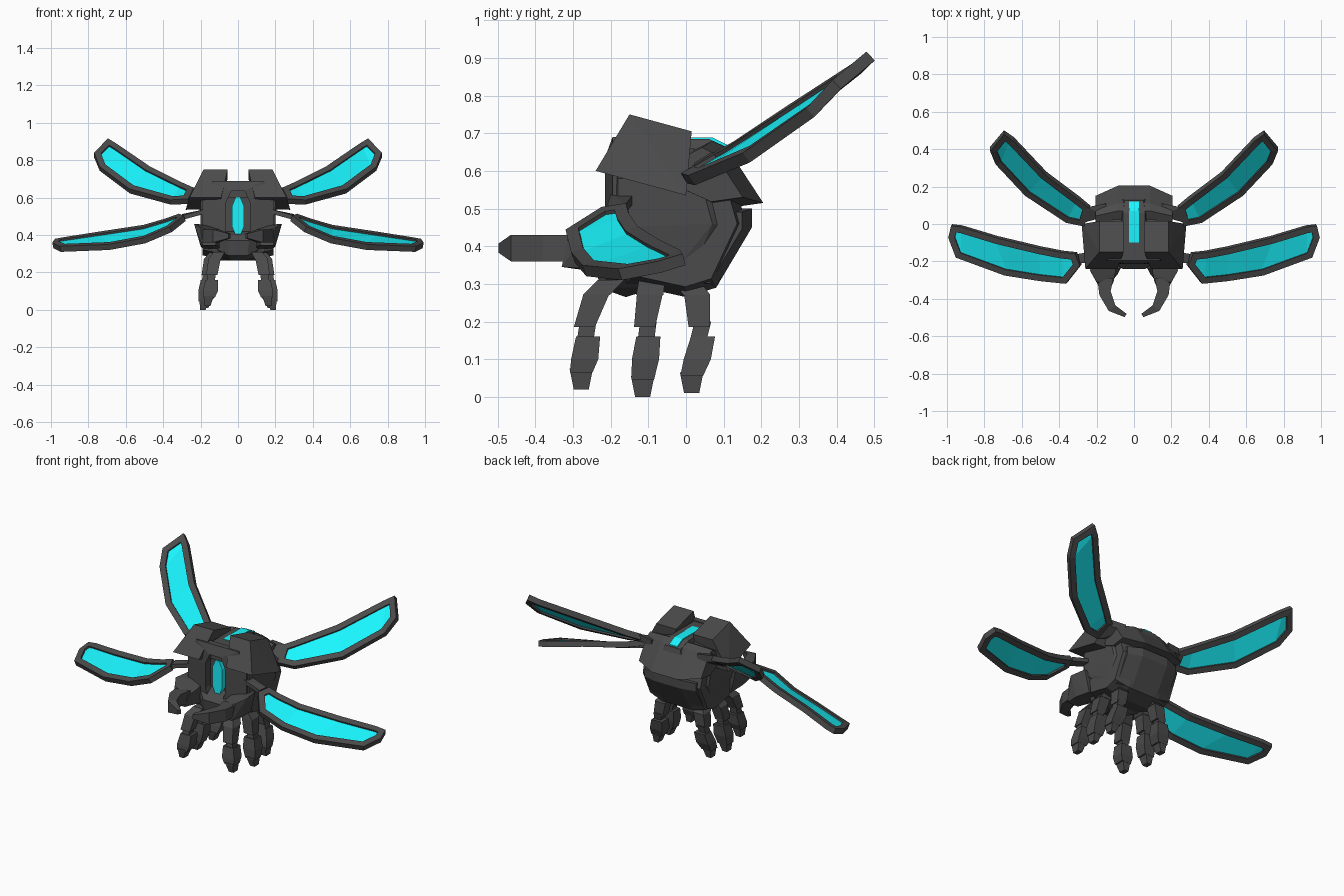
import bpy, bmesh

if "Cube" in bpy.data.objects:
    bpy.data.objects.remove(bpy.data.objects["Cube"])


def material(name, rgb):
    m = bpy.data.materials.new(name)
    m.diffuse_color = (*rgb, 1)
    m.use_nodes = True
    m.node_tree.nodes["Principled BSDF"].inputs["Base Color"].default_value = m.diffuse_color
    return m


DARK = material("dark_shell", (0.07, 0.07, 0.07))
GLOW = material("cyan_glow", (0.01, 0.92, 1.0))


def finish(name, bm, mat, mirror):
    me = bpy.data.meshes.new(name)
    bm.to_mesh(me)
    bm.free()
    me.materials.append(mat)
    ob = bpy.data.objects.new(name, me)
    bpy.context.collection.objects.link(ob)
    if mirror:
        ob.modifiers.new("Mirror", 'MIRROR')
    return ob


def hulls(name, groups, mat=DARK, mirror=True):
    """One object made of convex solids, each given by its corner points."""
    bm = bmesh.new()
    for pts in groups:
        b = bmesh.new()
        for p in pts:
            b.verts.new(p)
        bmesh.ops.convex_hull(b, input=b.verts[:])
        loose = [v for v in b.verts if not v.link_faces]
        bmesh.ops.delete(b, geom=loose, context='VERTS')
        bmesh.ops.dissolve_limit(b, angle_limit=0.02, verts=b.verts[:], edges=b.edges[:])
        bmesh.ops.recalc_face_normals(b, faces=b.faces[:])
        tmp = bpy.data.meshes.new("tmp")
        b.to_mesh(tmp)
        b.free()
        bm.from_mesh(tmp)
        bpy.data.meshes.remove(tmp)
    return finish(name, bm, mat, mirror)


def slab(profile, x0, x1, shrink=1.0, dy=0.0):
    """Side profile (y, z) spanning +-x0 at full size and +-x1 scaled and shifted by dy."""
    cy = sum(p[0] for p in profile) / len(profile)
    cz = sum(p[1] for p in profile) / len(profile)
    out = []
    for y, z in profile:
        for s in (-1, 1):
            out.append((s * x0, y, z))
            out.append((s * x1, cy + (y - cy) * shrink + dy, cz + (z - cz) * shrink))
    return out


def limb(*stations):
    """Tapered box through (x, y, z, half x, half y) stations."""
    return [(x + a * i, y + b * j, z) for x, y, z, a, b in stations
            for i in (-1, 1) for j in (-1, 1)]


# Body core, back shell, rear plate and top spine
hulls("thorax", [slab([(-.165, .65), (-.165, .46), (-.16, .30), (0, .265), (.08, .29),
                       (.16, .46), (.12, .60), (.02, .66)], .10, .19, .86)], mirror=False)
hulls("back_shell", [slab([(.01, .65), (.07, .68), (.11, .66), (.205, .515),
                           (.10, .50), (.01, .54)], .085, .205, .8, -.03)], mirror=False)
hulls("rear_plate", [slab([(.02, .29), (.08, .29), (.175, .45), (.175, .50), (.10, .50)],
                          .085, .17, .9, -.02)], mirror=False)
hulls("spine", [[(s * x, y, z) for s in (-1, 1) for x, y, z in
                 ((.06, -.19, .685), (.08, -.19, .6), (.06, .06, .685), (.08, .08, .6),
                  (.05, .125, .655), (.07, .14, .6))]], mirror=False)
hulls("spine_light", [[(x, y, z) for x in (-.027, .027) for y, z in
                       ((-.10, .688), (-.10, .66), (.07, .689), (.12, .664), (.12, .64))]],
      GLOW, False)

# Side panels where the lower wings attach
hulls("side_panel", [[(.17, -.19, .60), (.17, -.2, .44), (.17, .0, .29), (.17, .11, .45),
                      (.17, .08, .58), (.20, -.18, .58), (.20, -.18, .45), (.19, -.01, .36),
                      (.20, .07, .46), (.20, .04, .57)]])

# Shoulder armour
hulls("shoulder_armour", [[(.055, -.15, .75), (.185, -.15, .75), (.055, .015, .705),
                           (.185, .015, .705), (.09, -.24, .60), (.26, -.24, .60),
                           (.09, .0, .54), (.28, .0, .535)]])


# Front face: octagonal opening around a glowing eye
def octagon(w, h, y, top):
    return [(a * w, y, .50 + b * h) for a, b in
            ((-top, .5), (top, .5), (.5, .27), (.5, -.27),
             (top, -.5), (-top, -.5), (-.5, -.27), (-.5, .27))]


bars = []
outer, inner = octagon(.385, .38, -.195, .36), octagon(.13, .27, -.215, .28)
for i in range(8):
    j = (i + 1) % 8
    quad = [outer[i], outer[j], inner[i], inner[j]]
    bars.append(quad + [(p[0], -.16, p[2]) for p in quad])
hulls("eye_frame", bars, mirror=False)
hulls("front_eye", [octagon(.065, .20, -.195, .2) + octagon(.065, .20, -.16, .2)], GLOW, False)

# Head, cheeks and pincers
hulls("head", [[(s * x, y, z) for s in (-1, 1) for x, y, z in
                ((.10, -.21, .40), (.17, -.16, .42), (.16, -.18, .35), (.06, -.24, .37),
                 (.05, -.23, .29), (.04, -.16, .265), (.13, -.08, .29))]], mirror=False)
hulls("cheek", [[(.10, -.26, .42), (.235, -.25, .46), (.20, -.31, .44), (.11, -.31, .41),
                 (.10, -.26, .34), (.20, -.25, .34), (.19, -.33, .345), (.12, -.33, .345),
                 (.10, -.15, .44), (.22, -.15, .46), (.10, -.15, .32), (.19, -.15, .33)]])
claw = [(.11, .195, -.29, -.30, .035), (.125, .185, -.36, -.38, .035),
        (.10, .135, -.435, -.465, .035), (.04, .05, -.48, -.498, .012)]
hulls("pincer", [[(x, y, .395 + s * h) for xi, xo, yi, yo, h in pair
                  for x, y in ((xi, yi), (xo, yo)) for s in (-1, 1)]
                 for pair in zip(claw, claw[1:])])

# Three pairs of legs: hip, thigh, joint, shin and toe
for name, (hx, hy), (kx, ky), (fx, fy), low in (
        ("front_leg", (.10, -.20), (.14, -.26), (.155, -.278), .02),
        ("middle_leg", (.12, -.09), (.165, -.10), (.18, -.115), .0),
        ("back_leg", (.10, .0), (.14, .045), (.165, .015), .01)):
    mx, my = hx * .35 + kx * .65, hy * .35 + ky * .65
    sx, sy = (kx + fx) / 2, (ky + fy) / 2
    hulls(name, [limb((hx, hy, .31, .03, .035), (mx, my, .27, .035, .036)),
                 limb((mx, my, .27, .033, .034), (kx, ky - .01, .185, .03, .028)),
                 limb((kx, ky, .20, .022, .022), (sx, sy, .14, .022, .022)),
                 limb((kx, ky, .16, .034, .032), (sx, sy, .10, .04, .036),
                      (fx, fy, low + .045, .031, .03)),
                 limb((fx, fy, low + .055, .026, .031), (fx + .008, fy, low, .015, .02))])


# Wings: strip of stations, inset to a thick rim around a thin membrane
def wing(name, front, back, rim=.034):
    for part, mat, thick in (("rim", DARK, .032), ("membrane", GLOW, .012)):
        bm = bmesh.new()
        f = [bm.verts.new(p) for p in front]
        b = [bm.verts.new(p) for p in back]
        for i in range(len(f) - 1):
            bm.faces.new((f[i], f[i + 1], b[i + 1], b[i]))
        bm.normal_update()
        border = set(bmesh.ops.inset_region(bm, faces=bm.faces[:], thickness=rim,
                                            use_boundary=True, use_even_offset=True)["faces"])
        drop = [x for x in bm.faces if (x in border) != (part == "rim")]
        bmesh.ops.delete(bm, geom=drop, context='FACES')
        ob = finish(name + "_" + part, bm, mat, True)
        s = ob.modifiers.new("Solidify", 'SOLIDIFY')
        s.thickness, s.offset = thick, 0


wing("upper_wing",
     [(.265, -.005, .58), (.36, .015, .575), (.58, .16, .635), (.74, .33, .755), (.77, .40, .83)],
     [(.235, .09, .64), (.29, .135, .665), (.47, .27, .755), (.645, .455, .875), (.695, .49, .905)])
wing("lower_wing",
     [(.285, -.22, .49), (.36, -.315, .43), (.50, -.30, .37), (.69, -.27, .335),
      (.95, -.175, .325), (.99, -.07, .345)],
     [(.31, -.155, .50), (.38, -.148, .475), (.50, -.125, .44), (.73, -.07, .405),
      (.92, -.012, .375), (.975, -.005, .365)])

# Wing joints
hulls("upper_wing_joint", [[(x, y, z + d) for x, y, z in
                            ((.15, .04, .62), (.15, .11, .63), (.26, .01, .585), (.25, .09, .635))
                            for d in (-.02, .02)]])
hulls("lower_wing_joint", [[(x, y, z + d) for x, y, z in
                            ((.18, -.20, .525), (.18, -.14, .525), (.29, -.21, .495), (.30, -.16, .50))
                            for d in (-.012, .012)]])
